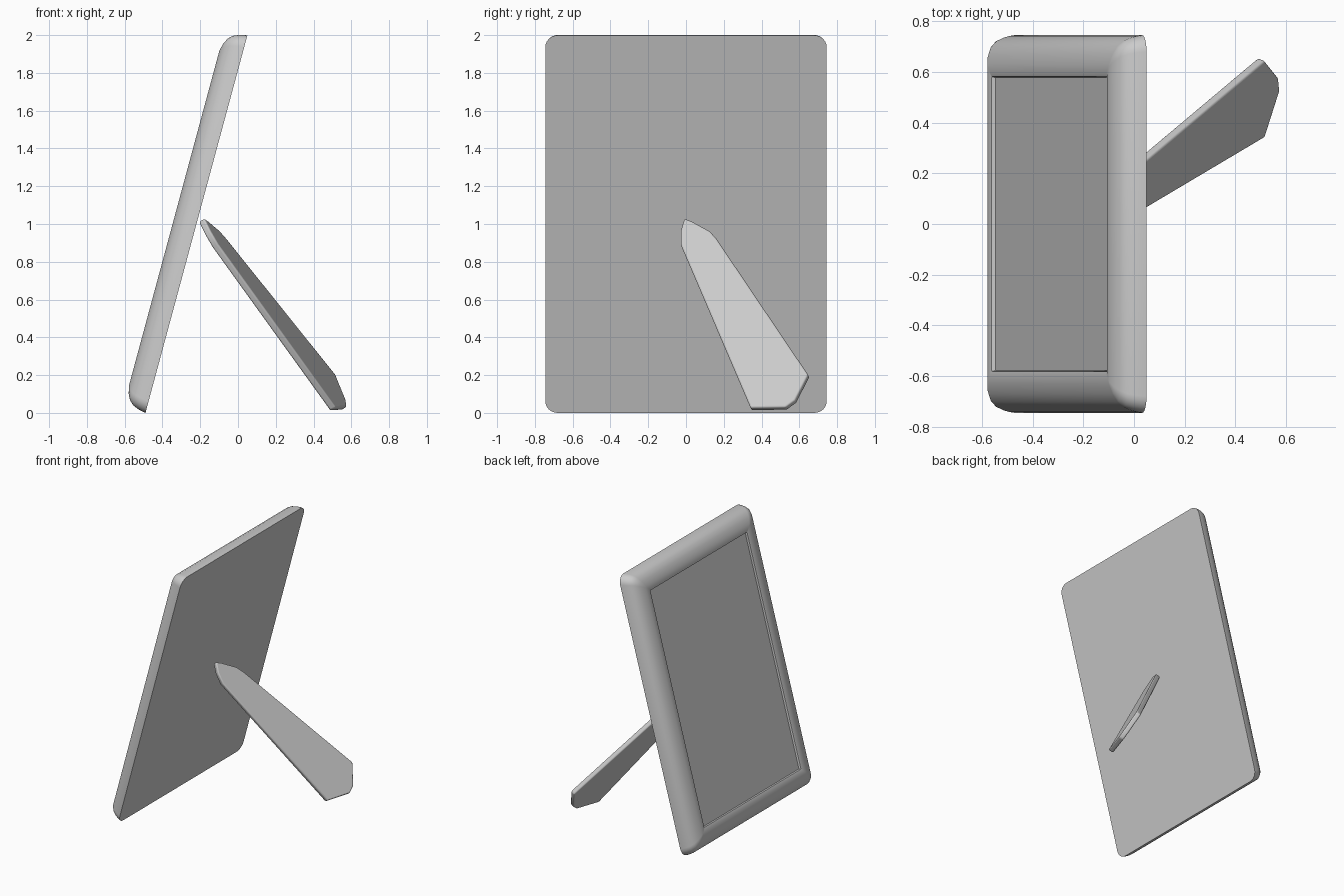
import bpy, bmesh, math
from mathutils import Vector

if "Cube" in bpy.data.objects:
    bpy.data.objects.remove(bpy.data.objects["Cube"])

# Frame axes: U runs up the tilted back face, F points out of the picture side
BASE = Vector((-0.49, 0, 0.0))
U = Vector((0.54, 0, 2.0)).normalized()
F = Vector((-U.z, 0, U.x))
LENGTH, HALF_W = 2.07, 0.745


def finish(name, bm, bevel=0):
    bmesh.ops.recalc_face_normals(bm, faces=bm.faces)
    me = bpy.data.meshes.new(name)
    bm.to_mesh(me)
    bm.free()
    ob = bpy.data.objects.new(name, me)
    bpy.context.collection.objects.link(ob)
    if bevel:
        mod = ob.modifiers.new("soft_edges", 'BEVEL')
        mod.width, mod.segments = bevel, 3
    bpy.ops.object.select_all(action='DESELECT')
    bpy.context.view_layer.objects.active = ob
    ob.select_set(True)
    bpy.ops.object.shade_smooth_by_angle(angle=math.radians(32))
    return ob


def rounded_ring(bm, inset, depth, radius, segs=6):
    """Rounded rectangle parallel to the frame, 'depth' in front of its back."""
    hw, hl = HALF_W - inset - radius, LENGTH / 2 - inset - radius
    ring = []
    for k, (sy, su) in enumerate(((1, 1), (-1, 1), (-1, -1), (1, -1))):
        for i in range(segs + 1):
            a = math.pi / 2 * (k + i / segs)
            y = sy * hw + radius * math.cos(a)
            u = LENGTH / 2 + su * hl + radius * math.sin(a)
            ring.append(bm.verts.new(BASE + U * u + F * depth + Vector((0, y, 0))))
    return ring


# Rounded frame: (inset, depth) cross-section from back edge to recess floor
profile = [(0, 0), (0.003, 0.02), (0.010, 0.045), (0.022, 0.073), (0.043, 0.096),
           (0.075, 0.112), (0.115, 0.122), (0.150, 0.122), (0.163, 0.118), (0.166, 0.102)]
bm = bmesh.new()
rings = [rounded_ring(bm, i, d, max(0.065 - 0.5 * i, 0.003) if i < 0.14 else 0.003)
         for i, d in profile]
for a, b in zip(rings, rings[1:]):
    for i in range(len(a)):
        j = (i + 1) % len(a)
        bm.faces.new((a[i], a[j], b[j], b[i]))
bm.faces.new(rings[0])
finish("frame", bm)

# Picture panel at the bottom of the recess, with a thin raised edge
bm = bmesh.new()
front = rounded_ring(bm, 0.162, 0.103, 0.003, 2)
back = rounded_ring(bm, 0.162, 0.090, 0.003, 2)
bm.faces.new(front)
bm.faces.new(back)
for i in range(len(front)):
    j = (i + 1) % len(front)
    bm.faces.new((front[i], front[j], back[j], back[i]))
finish("picture_panel", bm)

# Support leg: slanted tapered slab, outline given as (y, z) on its plane
outline = [(-0.005, 1.022), (0.035, 1.007), (0.13, 0.955), (0.165, 0.915),
           (0.63, 0.225), (0.65, 0.195), (0.58, 0.06), (0.53, 0.023),
           (0.345, 0.02), (-0.025, 0.885), (-0.025, 0.955)]
normal = Vector((0.833, -0.274, 0.483)).normalized()
bm = bmesh.new()
sides = []
for offset in (0.018, -0.018):
    sides.append([bm.verts.new(
        Vector((0.51 + 0.329 * (y - 0.35) - 0.58 * (z - 0.01), y, z)) + normal * offset)
        for y, z in outline])
for s in sides:
    bm.faces.new(s)
for i in range(len(outline)):
    j = (i + 1) % len(outline)
    bm.faces.new((sides[0][i], sides[0][j], sides[1][j], sides[1][i]))
finish("support_leg", bm, 0.009)
